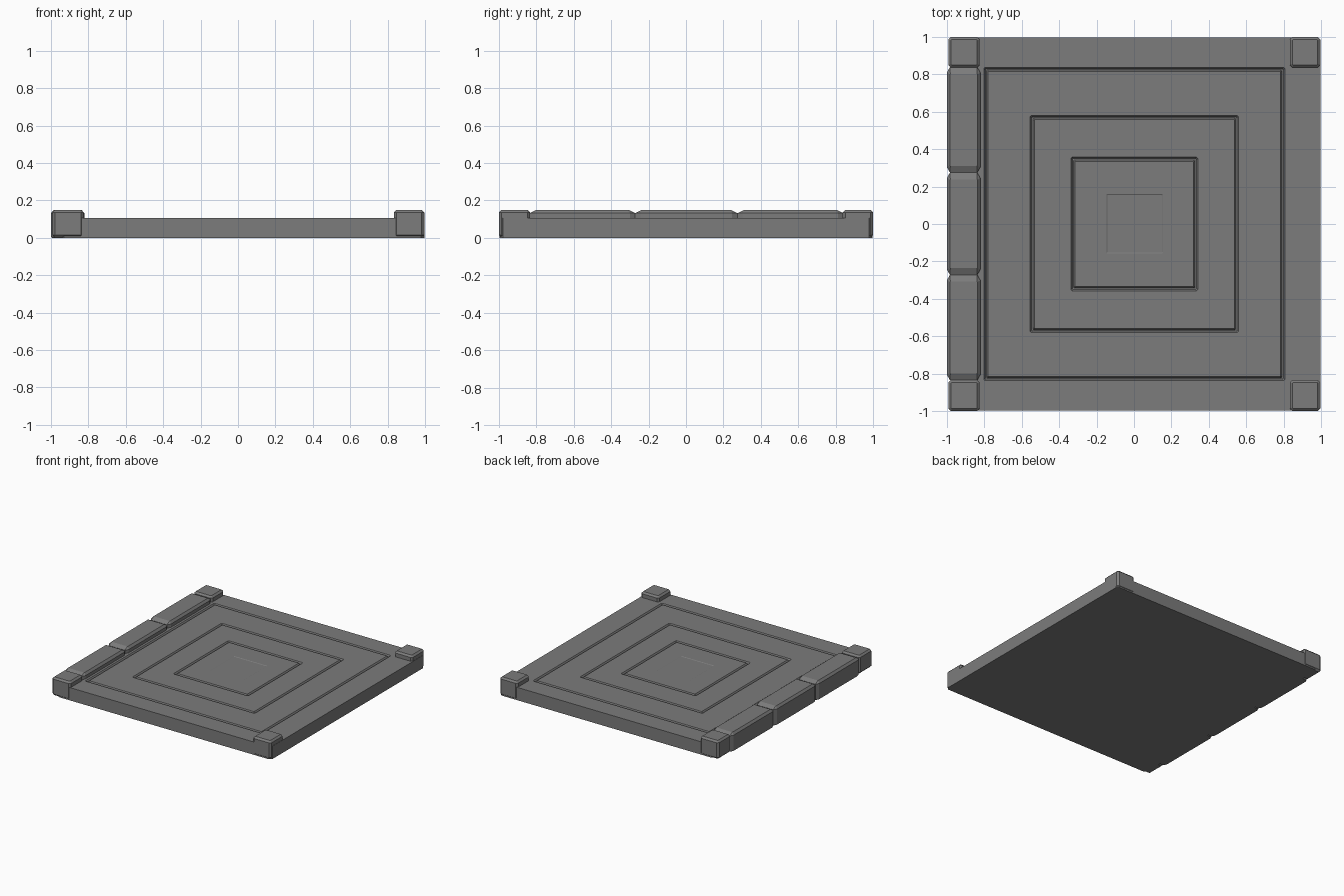
import bpy, bmesh

if "Cube" in bpy.data.objects:
    bpy.data.objects.remove(bpy.data.objects["Cube"])

stone = bpy.data.materials.new("dark_grey_stone")
stone.diffuse_color = (0.2, 0.2, 0.2, 1)
stone.use_nodes = True
stone.node_tree.nodes["Principled BSDF"].inputs["Base Color"].default_value = stone.diffuse_color


def finish(bm, name):
    bmesh.ops.recalc_face_normals(bm, faces=bm.faces)
    me = bpy.data.meshes.new(name)
    bm.to_mesh(me)
    bm.free()
    me.materials.append(stone)
    ob = bpy.data.objects.new(name, me)
    bpy.context.collection.objects.link(ob)
    return ob


def loft(name, loops):
    """Stack vertex loops, bridge neighbours and cap both ends."""
    bm = bmesh.new()
    rings = [[bm.verts.new(p) for p in loop] for loop in loops]
    for a, b in zip(rings, rings[1:]):
        n = len(a)
        for i in range(n):
            j = (i + 1) % n
            bm.faces.new((a[i], a[j], b[j], b[i]))
    bm.faces.new(rings[0])
    bm.faces.new(rings[-1])
    return finish(bm, name)


def rect(x0, x1, y0, y1, z, cx=0.0, cy=0.0):
    """Rectangle with chamfered corners (8 points)."""
    return [(x0 + cx, y0, z), (x1 - cx, y0, z), (x1, y0 + cy, z), (x1, y1 - cy, z),
            (x1 - cx, y1, z), (x0 + cx, y1, z), (x0, y1 - cy, z), (x0, y0 + cy, z)]


# Floor slab: nested loops form the three square grooves and the centre panel
TOP = 0.105
c = 0.006
slab = [rect(-0.95, 0.998, -0.997, 0.997, 0, 0.02, 0.02),
        rect(-0.95, 0.998, -0.997, 0.997, TOP, 0.02, 0.02)]
for hx, hy in ((0.803, 0.837), (0.555, 0.58), (0.338, 0.357)):
    for inset, z in ((0, TOP), (0.008, TOP - 0.012), (0.014, TOP - 0.012), (0.022, TOP)):
        x, y = hx - inset, hy - inset
        slab.append(rect(-x, x + 0.003, -y, y, z, c - inset / 8, c - inset / 8))
slab.append(rect(-0.148, 0.155, -0.158, 0.16, TOP, 0.003, 0.003))
slab.append(rect(-0.143, 0.150, -0.153, 0.155, TOP - 0.003, 0.003, 0.003))
loft("floor_slab", slab)

# Corner blocks with chamfered edges
for sx, xa, xb in (("left", -0.993, -0.825), ("right", 0.833, 0.996)):
    for sy, ya, yb in (("front", -1.0, -0.833), ("back", 0.837, 1.0)):
        b = 0.014
        loft(f"corner_block_{sx}_{sy}", [
            rect(xa + b, xb - b, ya + b, yb - b, 0, 0.004, 0.004),
            rect(xa, xb, ya, yb, b, b, b),
            rect(xa, xb, ya, yb, 0.15 - b, b, b),
            rect(xa + b, xb - b, ya + b, yb - b, 0.15, 0.004, 0.004)])

# Row of three edge bricks along the left side, ends sloped and pinched
for i, (ya, yb) in enumerate(((-0.835, -0.272), (-0.272, 0.275), (0.275, 0.839))):
    xa, xb = -1.0, -0.822
    loft(f"edge_brick_{i + 1}", [
        rect(xa + 0.005, xb - 0.005, ya + 0.005, yb - 0.005, 0, 0.014, 0.025),
        rect(xa, xb, ya, yb, 0.008, 0.016, 0.028),
        rect(xa, xb, ya, yb, 0.132, 0.016, 0.028),
        rect(xa + 0.015, xb - 0.015, ya + 0.036, yb - 0.036, 0.15, 0.003, 0.003)])
